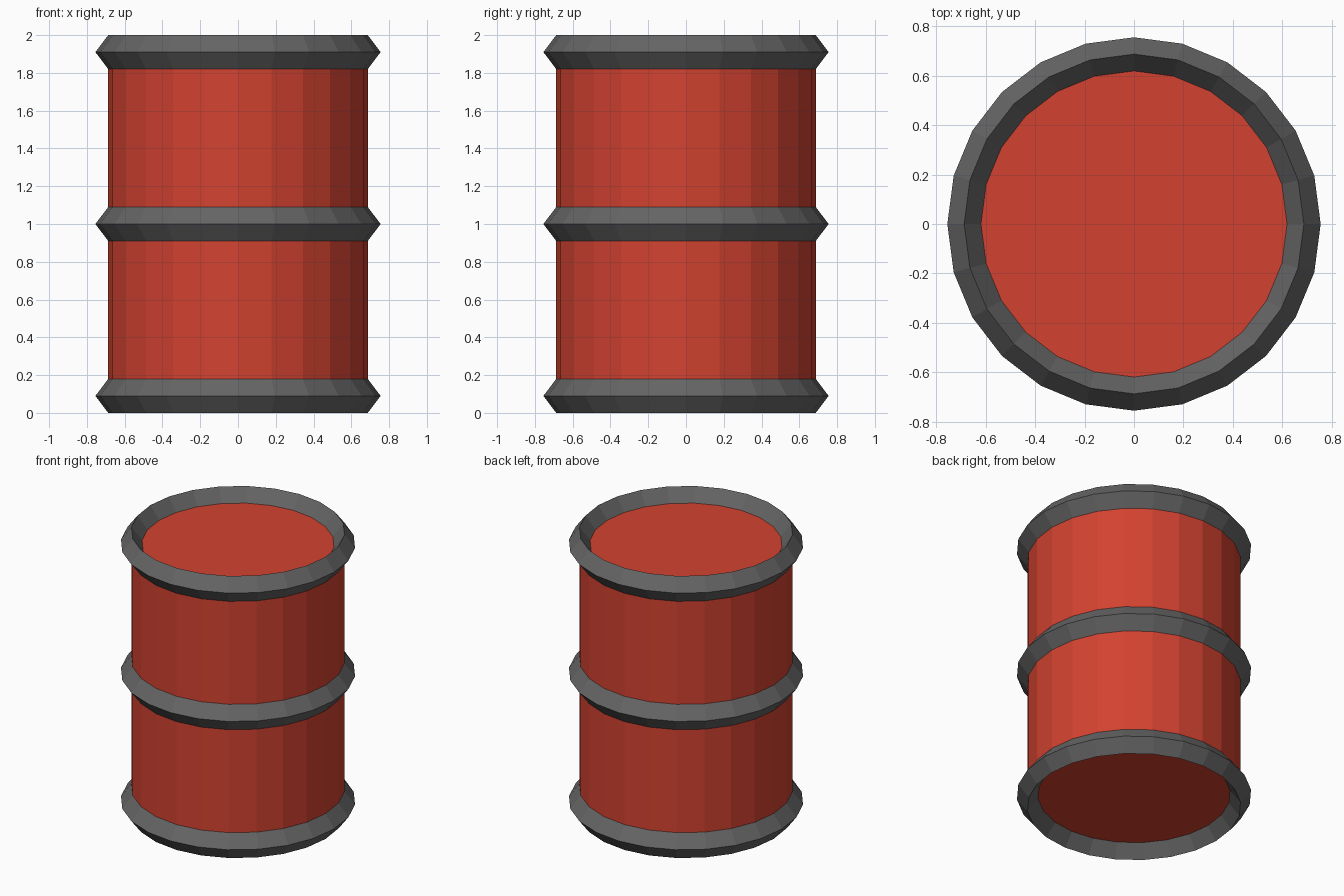
import bpy

if "Cube" in bpy.data.objects:
    bpy.data.objects.remove(bpy.data.objects["Cube"])

SIDES = 24
RADIUS = 0.687
HALF_WIDTH = 0.068    # ring half thickness, radially
HALF_HEIGHT = 0.09    # ring half thickness, vertically


def material(name, color):
    mat = bpy.data.materials.new(name)
    mat.diffuse_color = color
    mat.use_nodes = True
    mat.node_tree.nodes["Principled BSDF"].inputs["Base Color"].default_value = mat.diffuse_color
    return mat


def finish(name, mat):
    obj = bpy.context.object
    obj.name = name
    obj.data.materials.append(mat)
    return obj


red = material("red_paint", (0.65, 0.055, 0.03, 1))
grey = material("dark_metal", (0.13, 0.13, 0.13, 1))

# Drum body, its lids sunk to the middle of the end rings
bpy.ops.mesh.primitive_cylinder_add(vertices=SIDES, radius=RADIUS,
                                    depth=2 - 2 * HALF_HEIGHT, location=(0, 0, 1))
finish("drum_body", red)

# Three diamond-section rings: bottom rim, middle hoop, top rim
for name, z in (("bottom_rim", HALF_HEIGHT), ("middle_hoop", 1), ("top_rim", 2 - HALF_HEIGHT)):
    bpy.ops.mesh.primitive_torus_add(major_segments=SIDES, minor_segments=4,
                                     major_radius=RADIUS, minor_radius=HALF_WIDTH,
                                     location=(0, 0, z))
    ring = finish(name, grey)
    ring.scale.z = HALF_HEIGHT / HALF_WIDTH
    bpy.ops.object.transform_apply(location=False, rotation=False, scale=True)
    bpy.ops.object.shade_flat()
